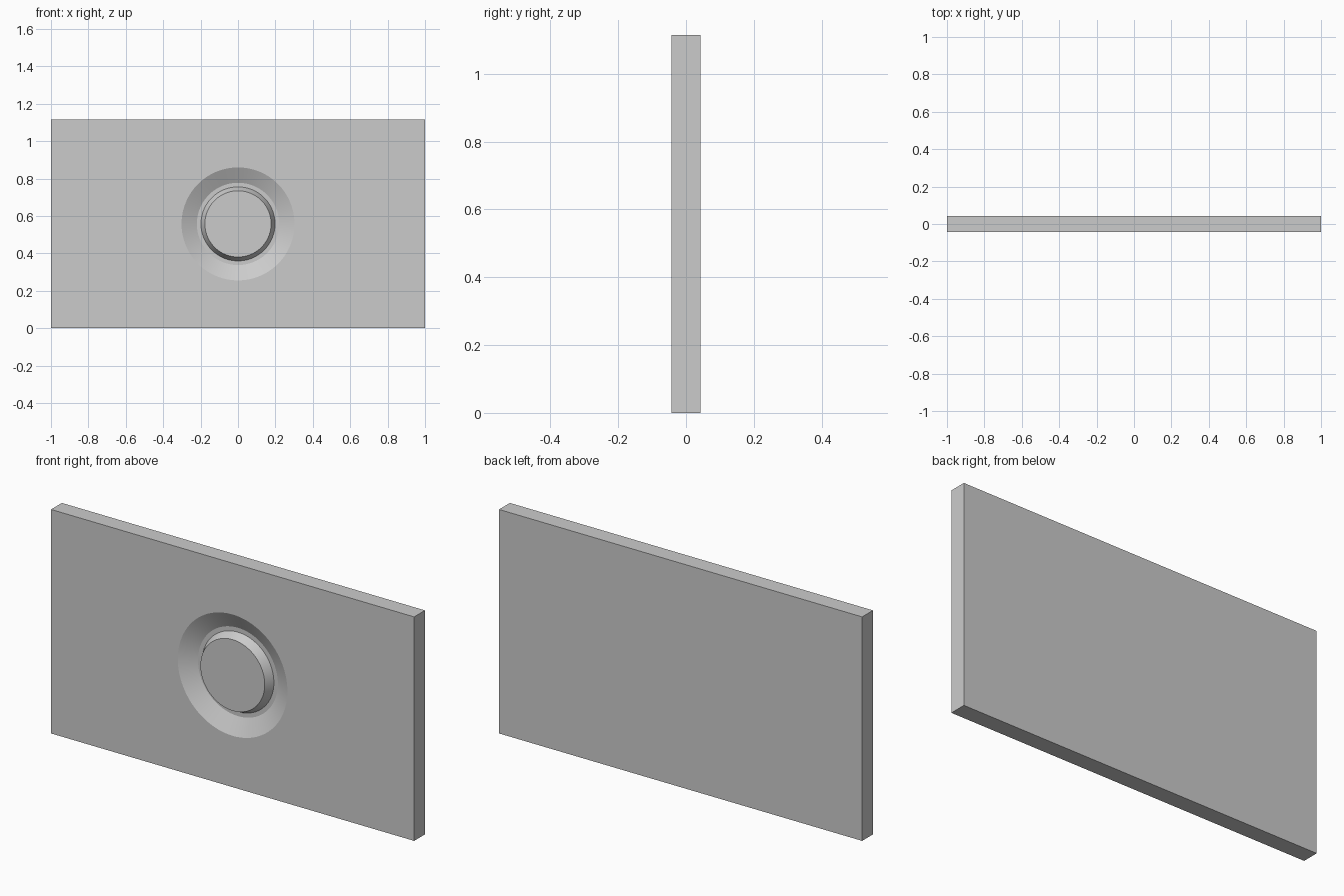
import bpy, bmesh
from math import cos, sin, pi, radians

if "Cube" in bpy.data.objects:
    bpy.data.objects.remove(bpy.data.objects["Cube"])

W, D, H = 2.0, 0.085, 1.115
FRONT, BACK, CZ = -D / 2, D / 2, H / 2
FLOOR = FRONT + 0.042
SEG = 96


def ring(bm, r, y):
    return [bm.verts.new((r * cos(2 * pi * i / SEG), y, CZ + r * sin(2 * pi * i / SEG)))
            for i in range(SEG)]


def bridge(bm, a, b):
    n = len(a)
    for i in range(n):
        j = (i + 1) % n
        bm.faces.new((a[i], a[j], b[j], b[i]))


def finish(bm, name):
    bmesh.ops.recalc_face_normals(bm, faces=bm.faces[:])
    mesh = bpy.data.meshes.new(name)
    bm.to_mesh(mesh)
    bm.free()
    ob = bpy.data.objects.new(name, mesh)
    bpy.context.collection.objects.link(ob)
    bpy.ops.object.select_all(action='DESELECT')
    ob.select_set(True)
    bpy.context.view_layer.objects.active = ob
    bpy.ops.object.shade_smooth_by_angle(angle=radians(15))
    return ob


# Plate with a shallow conical dish and a raised button, as one solid
bm = bmesh.new()
corners = [(-1, 0), (1, 0), (1, 1), (-1, 1)]
front = [bm.verts.new((x * W / 2, FRONT, z * H)) for x, z in corners]
back = [bm.verts.new((x * W / 2, BACK, z * H)) for x, z in corners]
bridge(bm, front, back)
bm.faces.new(back)

# Turned profile: dish rim, dish foot, button base, button face
profile = [(0.302, FRONT), (0.22, FLOOR), (0.198, FLOOR), (0.177, FRONT)]
rings = [ring(bm, r, y) for r, y in profile]
for a, b in zip(rings, rings[1:]):
    bridge(bm, a, b)
bm.faces.new(rings[-1])

# Flat front: each side of the rectangle is joined to a quarter of the rim
rim = rings[0]
q = SEG // 4
for k in range(4):
    s = (5 * SEG // 8 + k * q) % SEG
    arc = [rim[(s + i) % SEG] for i in range(q + 1)]
    bm.faces.new([front[k], front[(k + 1) % 4]] + arc[::-1])

finish(bm, "wall_plate_with_button")
